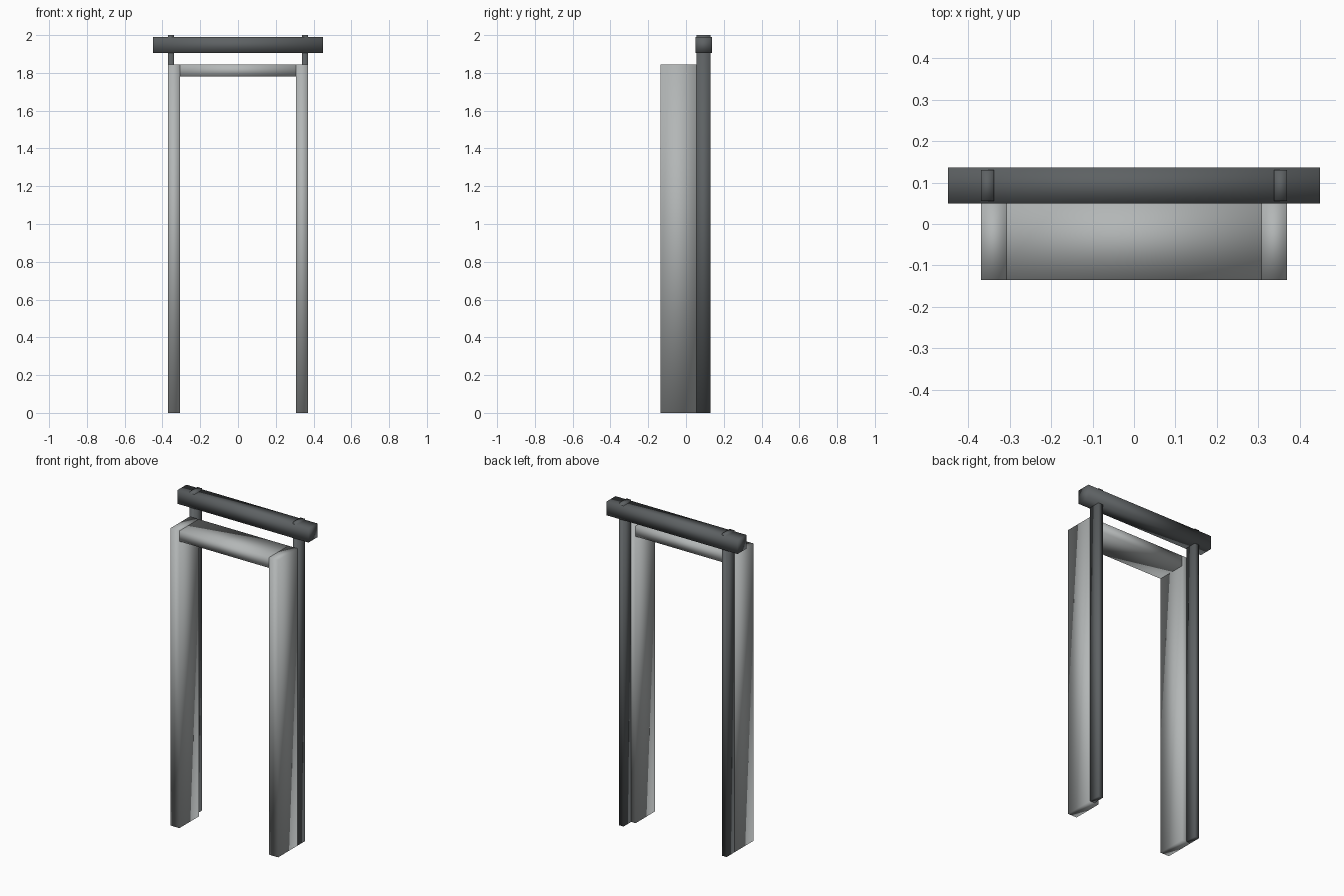
import bpy

default = bpy.data.objects.get("Cube")
if default:
    bpy.data.objects.remove(default, do_unlink=True)


def material(name, colour):
    mat = bpy.data.materials.new(name)
    mat.use_nodes = True
    mat.diffuse_color = colour
    mat.node_tree.nodes["Principled BSDF"].inputs["Base Color"].default_value = colour
    return mat


light_grey = material("light grey", (0.45, 0.47, 0.47, 1))
dark_grey = material("dark grey", (0.11, 0.12, 0.125, 1))


def box(name, x, y, z, mat):
    """Smooth-shaded box between the (min, max) pairs on each axis."""
    spans = (x, y, z)
    bpy.ops.mesh.primitive_cube_add(size=1)
    obj = bpy.context.object
    obj.name = name
    for v in obj.data.vertices:
        v.co = [lo + (c + 0.5) * (hi - lo) for c, (lo, hi) in zip(v.co, spans)]
    obj.data.materials.append(mat)
    bpy.ops.object.shade_smooth()
    return obj


# Door jambs and the rail posts behind them, on both sides
for side, s in (("left", 1), ("right", -1)):
    box(side + "_jamb", sorted((s * 0.308, s * 0.37)), (-0.135, 0.055), (0, 1.845), light_grey)
    box(side + "_post", sorted((s * 0.338, s * 0.37)), (0.055, 0.13), (0, 2), dark_grey)

# Lintel between the jambs
box("lintel", (-0.308, 0.308), (-0.135, 0.055), (1.78, 1.845), light_grey)

# Top rail crossing the posts
box("top_rail", (-0.45, 0.45), (0.049, 0.137), (1.905, 1.99), dark_grey)
